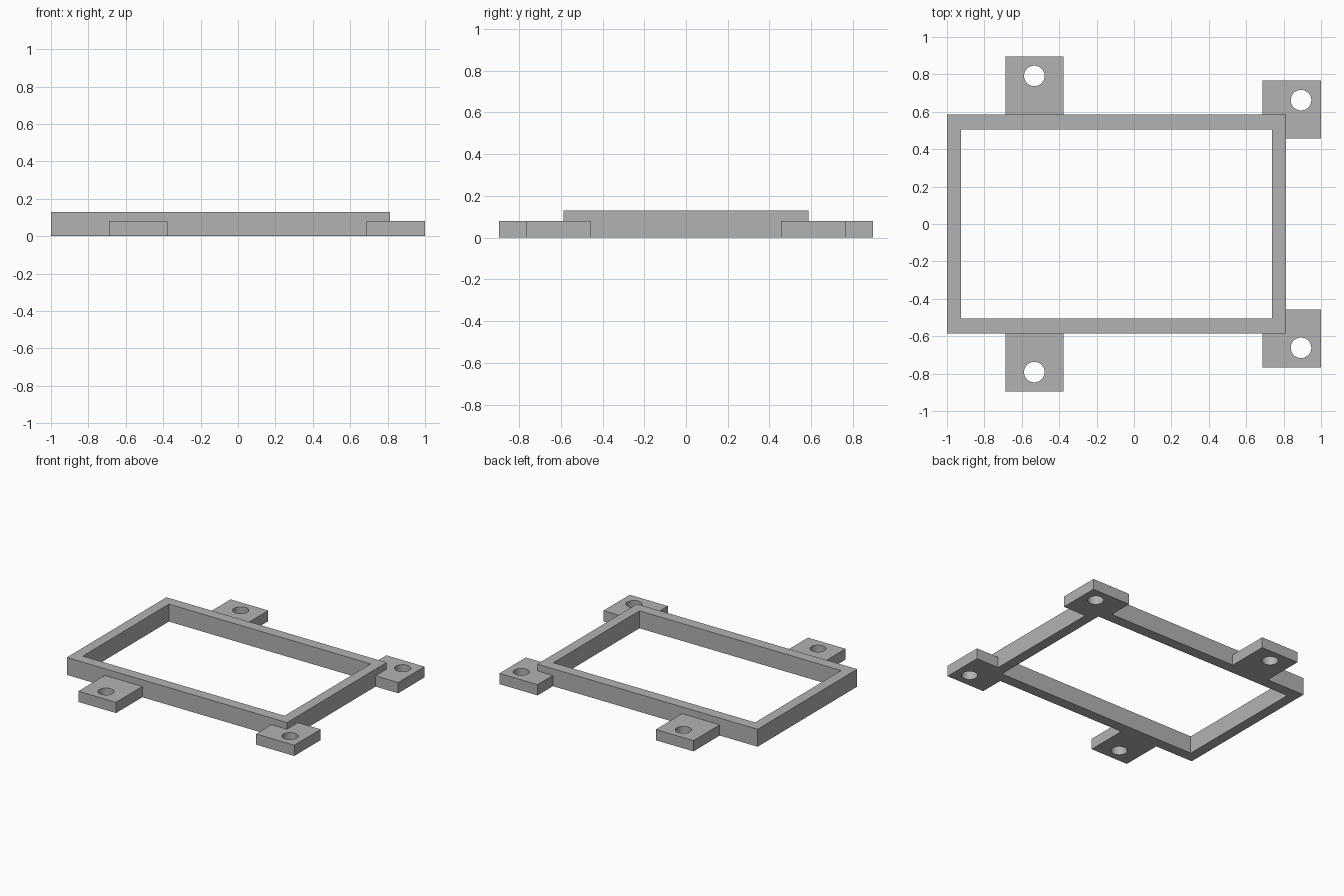
import bpy

if "Cube" in bpy.data.objects:
    bpy.data.objects.remove(bpy.data.objects["Cube"], do_unlink=True)

FRAME_H, TAB_H = 0.13, 0.08
HOLE_R = 0.055

grey = bpy.data.materials.new("mid_grey")
grey.use_nodes = True
colour = (0.45, 0.45, 0.45, 1)
grey.diffuse_color = colour
grey.node_tree.nodes["Principled BSDF"].inputs["Base Color"].default_value = colour


def box(name, x0, x1, y0, y1, z0, z1):
    bpy.ops.mesh.primitive_cube_add(size=1, location=((x0 + x1) / 2, (y0 + y1) / 2, (z0 + z1) / 2))
    ob = bpy.context.object
    ob.name = name
    ob.scale = (x1 - x0, y1 - y0, z1 - z0)
    bpy.ops.object.transform_apply(location=False, rotation=False, scale=True)
    ob.data.materials.append(grey)
    return ob


def hole(x, y):
    bpy.ops.mesh.primitive_cylinder_add(vertices=48, radius=HOLE_R, depth=1, location=(x, y, 0))
    bpy.context.object.name = "screw_hole_cutter"
    bpy.context.object.data.materials.append(grey)
    return bpy.context.object


def combine(target, tool, operation):
    # Apply a boolean and discard the tool
    mod = target.modifiers.new(operation.lower(), "BOOLEAN")
    mod.operation, mod.object, mod.solver = operation, tool, "EXACT"
    bpy.context.view_layer.objects.active = target
    bpy.ops.object.modifier_apply(modifier=mod.name)
    bpy.data.objects.remove(tool, do_unlink=True)


# Outer block of the frame
frame = box("mounting_frame", -1, 0.814, -0.586, 0.586, 0, FRAME_H)

# Mounting tabs, mirrored front to back: two on the sides, two on the corners
for s in (-1, 1):
    for x0, x1, near, far in ((-0.688, -0.378, 0.55, 0.895), (0.686, 1, 0.456, 0.766)):
        y0, y1 = sorted((s * near, s * far))
        combine(frame, box("mounting_tab", x0, x1, y0, y1, 0, TAB_H), "UNION")

# Rectangular opening, which also trims the corner tabs
combine(frame, box("opening_cutter", -0.924, 0.738, -0.506, 0.506, -1, 1), "DIFFERENCE")

# Screw holes through the tabs
for s in (-1, 1):
    for x, y in ((-0.533, 0.792), (0.893, 0.662)):
        combine(frame, hole(x, s * y), "DIFFERENCE")

# Flat faces with smooth hole walls
bpy.ops.object.select_all(action="DESELECT")
frame.select_set(True)
bpy.context.view_layer.objects.active = frame
bpy.ops.object.shade_smooth_by_angle()
